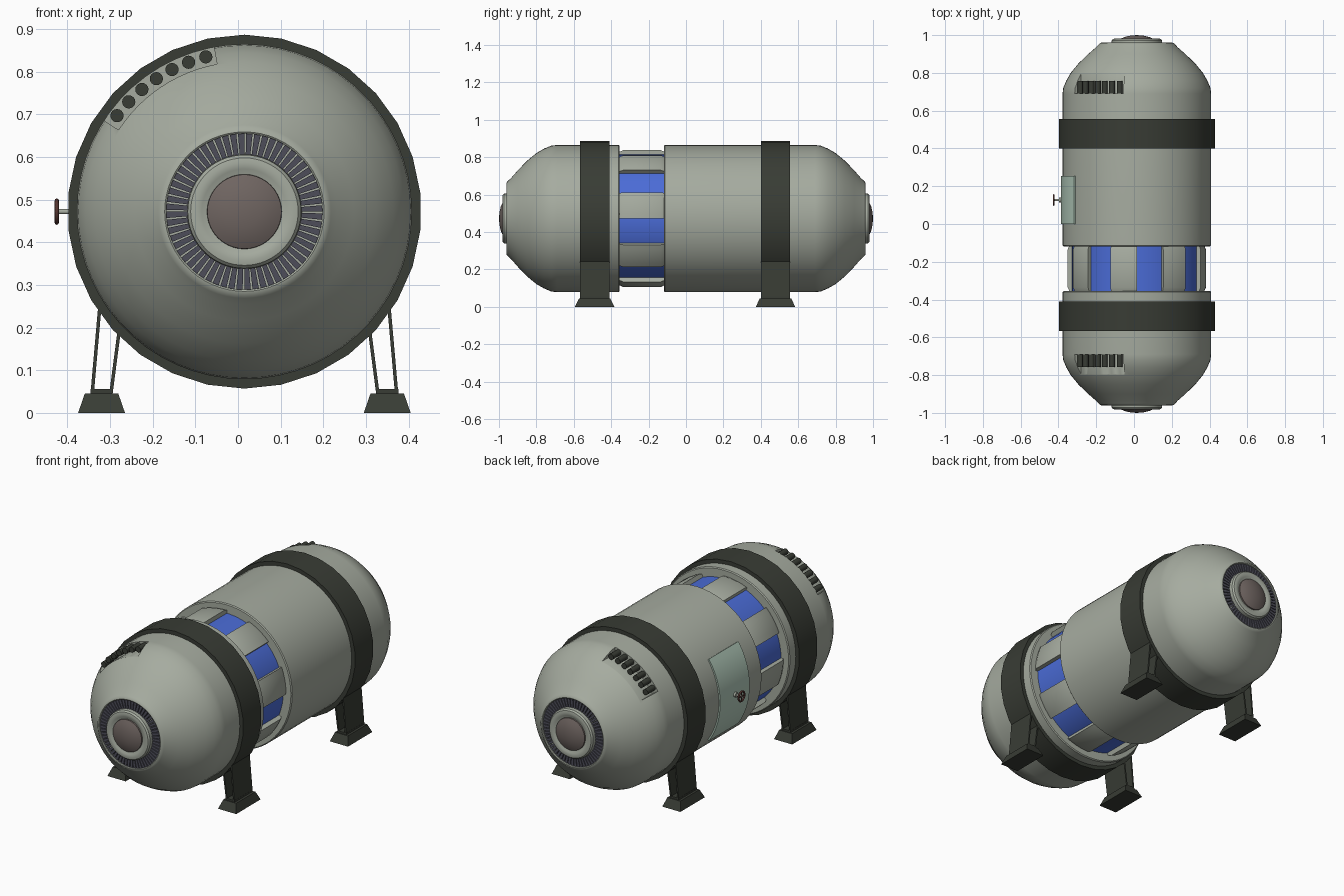
import bpy, bmesh
from math import sin, cos, radians
from mathutils import Matrix, Vector

if "Cube" in bpy.data.objects:
    bpy.data.objects.remove(bpy.data.objects["Cube"])

CX, CZ = 0.015, 0.472          # tank axis runs along y through this point


def material(name, rgb):
    m = bpy.data.materials.new(name)
    m.diffuse_color = (*rgb, 1)
    m.use_nodes = True
    m.node_tree.nodes["Principled BSDF"].inputs["Base Color"].default_value = m.diffuse_color
    return m


HULL = material("hull", (0.38, 0.41, 0.35))
DARK = material("dark_metal", (0.04, 0.045, 0.035))
FIN = material("fin", (0.075, 0.075, 0.10))
LENS = material("lens", (0.16, 0.13, 0.12))
BLUE = material("blue_glass", (0.07, 0.15, 0.68))
DOOR = material("door_green", (0.45, 0.60, 0.50))
RED = material("valve_red", (0.09, 0.035, 0.03))


def finish(name, bm, mat, smooth=True, angle=32):
    bmesh.ops.remove_doubles(bm, verts=bm.verts, dist=1e-5)
    bmesh.ops.recalc_face_normals(bm, faces=bm.faces)
    me = bpy.data.meshes.new(name)
    bm.to_mesh(me)
    bm.free()
    me.materials.append(mat)
    ob = bpy.data.objects.new(name, me)
    bpy.context.collection.objects.link(ob)
    if smooth:
        shade(ob, angle)
    return ob


def shade(ob, angle=32):
    bpy.ops.object.select_all(action='DESELECT')
    ob.select_set(True)
    bpy.context.view_layer.objects.active = ob
    bpy.ops.object.shade_smooth_by_angle(angle=radians(angle))


def lathe(name, prof, mat, n=60, arcs=None, smooth=True):
    """Sweep a closed (y, r) profile round the tank axis, fully or over arcs (degrees)."""
    bm = bmesh.new()
    for a0, a1 in arcs or [(90, 450)]:
        full = abs(a1 - a0) >= 360
        rings = []
        for i in range(n if full else n + 1):
            a = radians(a0 + (a1 - a0) * i / n)
            rings.append([bm.verts.new((CX + r * cos(a), y, CZ + r * sin(a))) for y, r in prof])
        if full:
            rings.append(rings[0])
        else:
            bm.faces.new(rings[0])
            bm.faces.new(rings[-1])
        for p, q in zip(rings, rings[1:]):
            for k in range(len(prof)):
                j = (k + 1) % len(prof)
                bm.faces.new((p[k], p[j], q[j], q[k]))
    return finish(name, bm, mat, smooth)


def rect(y0, y1, r0, r1):
    return [(y0, r0), (y1, r0), (y1, r1), (y0, r1)]


def prism(name, outline, y0, y1, mat, inset=0.0):
    """Extrude an (x, z) outline along y; upper points are inset in y."""
    bm = bmesh.new()
    zmin = min(z for x, z in outline)
    ends = [[bm.verts.new((x, y + (s * inset if z > zmin else 0), z)) for x, z in outline]
            for y, s in ((y0, 1), (y1, -1))]
    bm.faces.new(ends[0])
    bm.faces.new(ends[1])
    for k in range(len(outline)):
        j = (k + 1) % len(outline)
        bm.faces.new((ends[0][k], ends[0][j], ends[1][j], ends[1][k]))
    return finish(name, bm, mat, False)


def cylinder(bm, p0, p1, r, n=16):
    p0, p1 = Vector(p0), Vector(p1)
    d = p1 - p0
    m = Matrix.Translation((p0 + p1) / 2) @ d.to_track_quat('Z', 'Y').to_matrix().to_4x4()
    bmesh.ops.create_cone(bm, cap_ends=True, segments=n, radius1=r, radius2=r,
                          depth=d.length, matrix=m)


# End cap profile, from the straight wall to the nose, with the fin groove
CAP = [(.69, .393), (.72, .390), (.76, .373), (.80, .350), (.85, .309), (.90, .257), (.935, .217),
       (.95, .203), (.958, .195), (.96, .187), (.957, .183), (.935, .183), (.935, .135),
       (.972, .133), (.98, .126), (.982, .115), (.98, .1), (.973, .088), (.973, 0)]

for side, s, inner in (("front", -1, .355), ("rear", 1, -.118)):
    # Hull half with domed end
    wall = [(inner, 0), (inner, .388), (inner + .005, .393)]
    hull = lathe(side + "_hull", [(s * y, r) for y, r in wall + CAP], HULL)
    # Recessed pocket for the exhaust row
    cut = lathe("pocket_cutter", rect(s * .692, s * .85, .352, .43), HULL, 12, [(100.5, 147)], False)
    cut.hide_render = True
    mod = hull.modifiers.new("pocket", 'BOOLEAN')
    mod.operation, mod.object, mod.solver = 'DIFFERENCE', cut, 'EXACT'
    bpy.context.view_layer.objects.active = hull
    bpy.ops.object.modifier_apply(modifier=mod.name)
    bpy.data.objects.remove(cut)
    shade(hull)
    # Row of seven short exhaust pipes
    bm = bmesh.new()
    for i in range(7):
        a = radians(104 + 6.5 * i)
        x, z = CX + .374 * cos(a), CZ + .374 * sin(a)
        cylinder(bm, (x, s * .68, z), (x, s * .757, z), .0155)
    finish(side + "_exhaust_pipes", bm, DARK)
    # Radial fins round the nose
    lathe(side + "_fins", rect(s * .93, s * .953, .134, .184), FIN, 1,
          [(6 * i, 6 * i + 4.7) for i in range(60)], False)
    # Nose lens
    lathe(side + "_lens", [(s * y, r) for y, r in
          ((.97, 0), (.97, .088), (.98, .087), (.99, .066), (.997, .035), (1.0, 0))], LENS, 40)

# Window section: glass core with eight ribs between the panes
lathe("window_glass", rect(-.36, -.11, 0, .342), BLUE, 64)
lathe("window_ribs", [(-.36, .33), (-.11, .33), (-.11, .355), (-.135, .366), (-.335, .366), (-.36, .355)],
      HULL, 5, [(45 * i, 45 * i + 22.5) for i in range(8)])

# Support bands with hollow legs and feet
for side, y0, y1 in (("front", -.567, -.41), ("rear", .40, .557)):
    lathe(side + "_band", rect(y0, y1, .375, .415), DARK, 30)
    for hand, m in (("left", -1), ("right", 1)):
        def at(pts):
            return [(CX + m * x, z) for x, z in pts]
        leg = side + "_" + hand
        prism(leg + "_leg_outer", at([(.361, .045), (.353, .045), (.335, .25), (.343, .25)]), y0, y1, DARK)
        prism(leg + "_leg_inner", at([(.317, .045), (.309, .045), (.290, .19), (.298, .19)]), y0, y1, DARK)
        prism(leg + "_leg_base", at([(.309, .04), (.361, .04), (.361, .056), (.309, .056)]), y0, y1, DARK)
        prism(leg + "_foot", at([(.28, 0), (.39, 0), (.374, .046), (.296, .046)]),
              y0 - .027, y1 + .027, DARK, .022)

# Hatch on the left side
lathe("hatch", rect(.0, .255, .38, .401), DOOR, 16, [(146, 214)])

# Valve wheel with hub, spokes and shaft
bm = bmesh.new()
wx, wy, ring = -.425, .127, []
for i in range(24):
    a = radians(15 * i)
    ring.append([bm.verts.new((wx + .005 * sin(t), wy + (.026 + .005 * cos(t)) * cos(a),
                               CZ + (.026 + .005 * cos(t)) * sin(a)))
                 for t in (radians(45 * k) for k in range(8))])
for i in range(24):
    p, q = ring[i], ring[(i + 1) % 24]
    for k in range(8):
        bm.faces.new((p[k], p[(k + 1) % 8], q[(k + 1) % 8], q[k]))
for a in (0, 90):
    dy, dz = .026 * cos(radians(a)), .026 * sin(radians(a))
    cylinder(bm, (wx, wy - dy, CZ - dz), (wx, wy + dy, CZ + dz), .0035, 8)
finish("valve_wheel", bm, RED, True, 50)
bm = bmesh.new()
cylinder(bm, (-.38, wy, CZ), (-.428, wy, CZ), .006, 12)
cylinder(bm, (-.38, wy, CZ), (-.397, wy, CZ), .013, 16)
finish("valve_shaft", bm, HULL)
